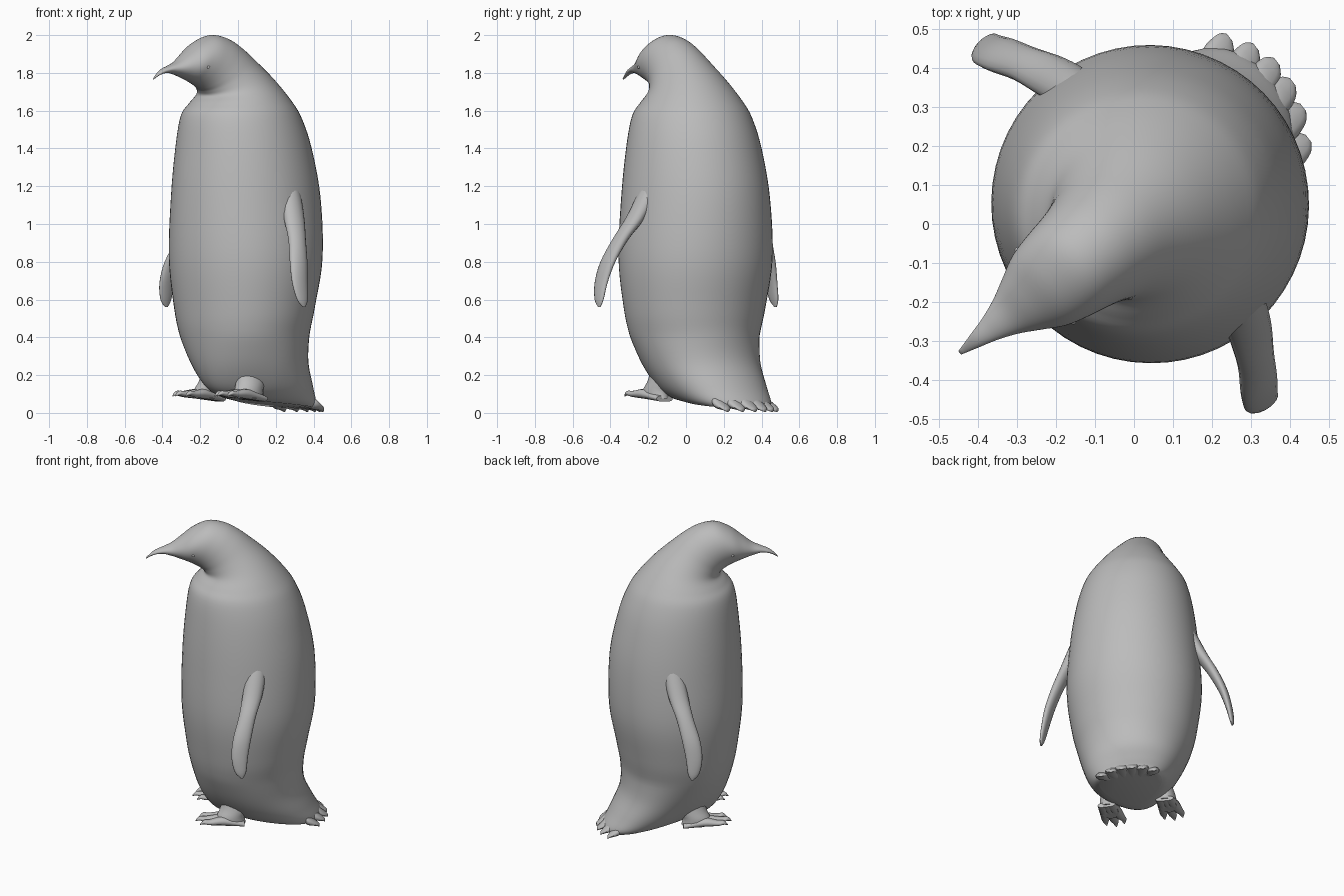
import bpy, math
from mathutils import Vector

cube = bpy.data.objects.get("Cube")
if cube:
    bpy.data.objects.remove(cube)

grey = bpy.data.materials.new("soft grey")
grey.use_nodes = True
colour = (0.5, 0.5, 0.5, 1)
grey.diffuse_color = colour
grey.node_tree.nodes["Principled BSDF"].inputs["Base Color"].default_value = colour

TURN = math.radians(38)


def place(s, l, z):
    """Body frame (s backwards, l to the bird's right) to world."""
    c, n = math.cos(TURN), math.sin(TURN)
    s -= 0.064
    if z < 0.4:  # the tail swings slightly sideways
        l += 0.14 * max(0, s) * (1 - z / 0.4)
    return Vector((0.04 + s * c - l * n, 0.05 + s * n + l * c, z))


def spline(rows, steps):
    """Smooth interpolation through rows of numbers."""
    out = []
    for i in range(len(rows) - 1):
        a, b, c, d = (rows[max(0, min(len(rows) - 1, i + k))] for k in (-1, 0, 1, 2))
        for j in range(steps):
            t = j / steps
            out.append([q + 0.5 * t * (r - p + t * (2 * p - 5 * q + 4 * r - u + t * (3 * (q - r) + u - p)))
                        for p, q, r, u in zip(a, b, c, d)])
    return out + [list(rows[-1])]


def loft(name, rings):
    """Skin a list of equal point rings and cap both ends."""
    n = len(rings[0])
    verts = [p for ring in rings for p in ring]
    faces = [(i * n + j, i * n + (j + 1) % n, (i + 1) * n + (j + 1) % n, (i + 1) * n + j)
             for i in range(len(rings) - 1) for j in range(n)]
    faces += [tuple(range(n))[::-1], tuple(range(len(verts) - n, len(verts)))]
    mesh = bpy.data.meshes.new(name)
    mesh.from_pydata(verts, [], faces)
    obj = bpy.data.objects.new(name, mesh)
    bpy.context.collection.objects.link(obj)
    mesh.materials.append(grey)
    bpy.ops.object.select_all(action='DESELECT')
    obj.select_set(True)
    bpy.context.view_layer.objects.active = obj
    bpy.ops.object.mode_set(mode='EDIT')
    bpy.ops.mesh.select_all(action='SELECT')
    bpy.ops.mesh.normals_make_consistent(inside=False)
    bpy.ops.object.mode_set(mode='OBJECT')
    bpy.ops.object.shade_smooth_by_angle(angle=math.radians(60))


def angles(n):
    return [2 * math.pi * k / n for k in range(n)]


def upright(name, rows, side):
    """Rows: s, l, z, half size along s, half size along l."""
    loft(name, [[place(s + a * math.cos(t), side * l + b * math.sin(t), z) for t in angles(16)]
                for s, l, z, a, b in spline(rows, 4)])


def lengthwise(name, rows, side=1):
    """Rows: s, l, z, half size along l, half size along z."""
    loft(name, [[place(s, side * l + b * math.cos(t), z + c * math.sin(t)) for t in angles(12)]
                for s, l, z, b, c in spline(rows, 4)])


# Body, head and beak: front s, front z, back s, back z, half width
body_rows = [
    (0.0, 0.07, 0.51, 0.022, 0.18), (-0.09, 0.09, 0.505, 0.055, 0.215),
    (-0.17, 0.14, 0.46, 0.14, 0.255), (-0.235, 0.25, 0.405, 0.27, 0.3),
    (-0.285, 0.41, 0.4, 0.41, 0.345), (-0.312, 0.56, 0.425, 0.56, 0.38),
    (-0.34, 0.82, 0.47, 0.82, 0.41), (-0.335, 1.14, 0.465, 1.14, 0.39),
    (-0.315, 1.4, 0.415, 1.4, 0.355), (-0.29, 1.57, 0.358, 1.56, 0.315),
    (-0.245, 1.635, 0.295, 1.66, 0.27), (-0.205, 1.675, 0.195, 1.775, 0.215),
    (-0.215, 1.70, 0.085, 1.875, 0.175), (-0.235, 1.715, 0, 1.942, 0.155),
    (-0.26, 1.73, -0.08, 1.985, 0.142), (-0.29, 1.745, -0.17, 2.0, 0.13),
    (-0.325, 1.76, -0.26, 1.965, 0.113), (-0.365, 1.775, -0.335, 1.91, 0.083),
    (-0.41, 1.79, -0.395, 1.865, 0.055), (-0.46, 1.80, -0.45, 1.84, 0.034),
    (-0.51, 1.79, -0.505, 1.817, 0.019), (-0.555, 1.765, -0.552, 1.775, 0.006)]
rings = []
for fs, fz, bs, bz, w in spline(body_rows, 5):
    flare = 0.4 * max(0, 1 - bz / 0.4)  # broadens the rear towards the tail
    rings.append([place((fs + bs) / 2 + (fs - bs) / 2 * math.cos(t),
                        w * math.sin(t) * (1 - flare * math.cos(t)),
                        (fz + bz) / 2 + (fz - bz) / 2 * math.cos(t)) for t in angles(56)])
loft("body", rings)

# Tail: a fan of feathers spreading from inside the body
for k in range(6):
    u = (k - 2.5) / 2.5
    side, reach = 0.16 * u - 0.01, 0.55 - 0.06 * u * u
    lengthwise(f"tail_feather_{k + 1}", [
        (0.28, side * 0.6, 0.09, 0.04, 0.03), (0.38, side * 0.75, 0.075, 0.05, 0.04),
        (reach - 0.07, side * 0.95, 0.05, 0.045, 0.03), (reach - 0.02, side, 0.027, 0.034, 0.014),
        (reach, side * 1.03, 0.014, 0.012, 0.01)])

for name, side in (("right", 1), ("left", -1)):
    # Flipper blade growing out of the shoulder
    upright(f"{name}_flipper", [
        (0.11, 0.315, 1.27, 0.02, 0.025), (0.095, 0.345, 1.16, 0.058, 0.048),
        (0.07, 0.41, 1.03, 0.06, 0.045), (0.035, 0.48, 0.92, 0.052, 0.036),
        (0.0, 0.538, 0.80, 0.055, 0.028), (-0.017, 0.57, 0.69, 0.05, 0.02),
        (-0.013, 0.587, 0.60, 0.035, 0.013), (-0.005, 0.592, 0.56, 0.008, 0.005)], side)

    # Leg flowing out of the belly into the foot
    upright(f"{name}_leg", [
        (0.0, 0.13, 0.3, 0.1, 0.06), (-0.02, 0.155, 0.18, 0.09, 0.065),
        (-0.05, 0.175, 0.12, 0.085, 0.06), (-0.05, 0.18, 0.075, 0.09, 0.055)], side)

    # Three toes, each ending in a claw
    for k in (-1, 0, 1):
        base, spread = 0.18 + 0.025 * k, 0.03 * k
        tip = -0.265 + 0.025 * abs(k)
        lengthwise(f"{name}_toe_{k + 2}", [
            (0.03, base, 0.075, 0.03, 0.015), (-0.09, base + spread * 0.3, 0.1, 0.034, 0.026),
            (tip + 0.06, base + spread * 0.8, 0.1, 0.025, 0.016),
            (tip + 0.025, base + spread, 0.105, 0.018, 0.012), (tip, base + spread, 0.09, 0.004, 0.003)], side)

    # Small eye bump on the side of the head
    bpy.ops.mesh.primitive_uv_sphere_add(segments=12, ring_count=8, radius=0.008,
                                         location=place(-0.275, side * 0.116, 1.83))
    eye = bpy.context.object
    eye.name = f"{name}_eye"
    eye.data.materials.append(grey)
    bpy.ops.object.shade_smooth()
